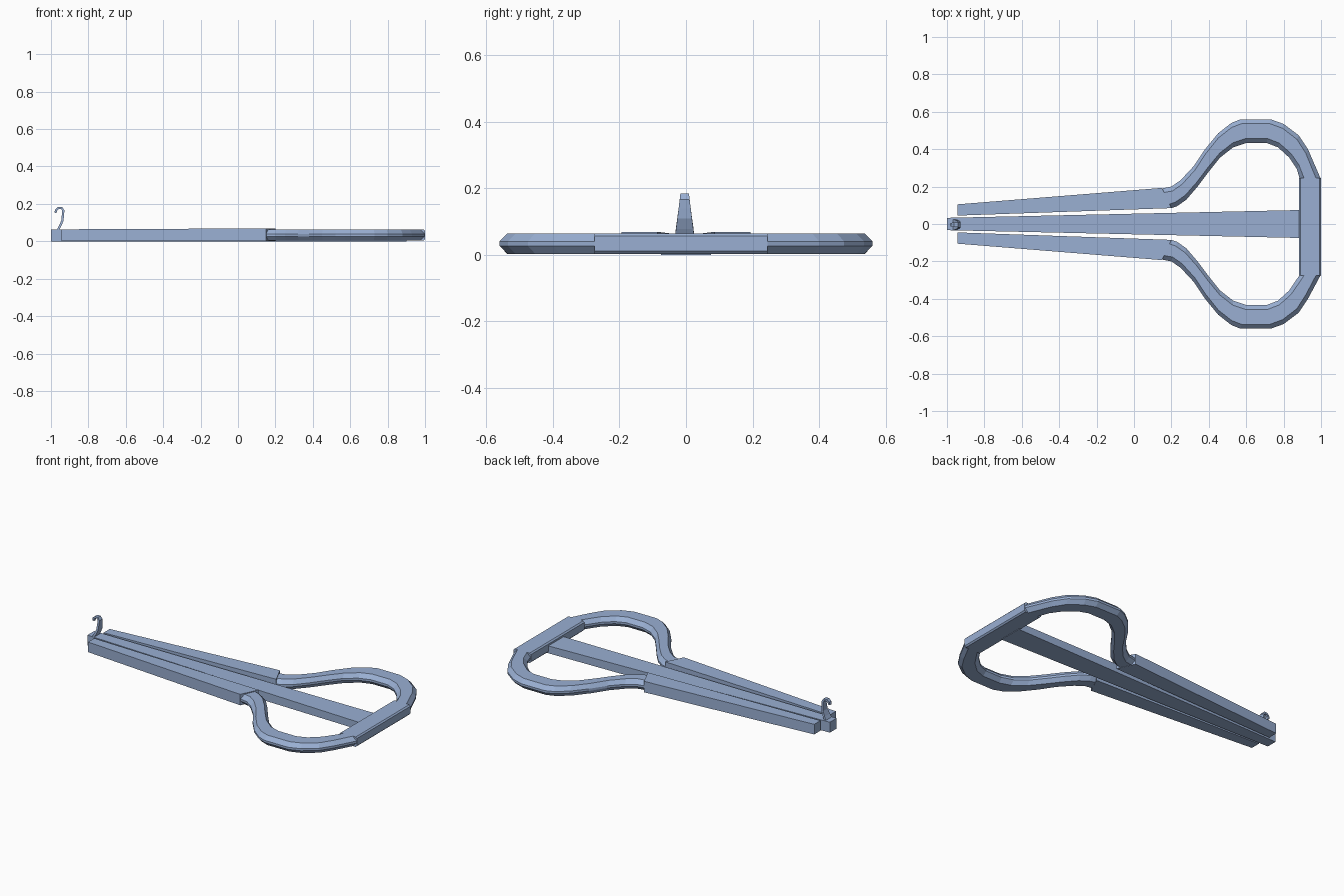
import bpy
import bmesh
from mathutils import Vector

cube = bpy.data.objects.get("Cube")
if cube:
    bpy.data.objects.remove(cube, do_unlink=True)

steel = bpy.data.materials.new("blue_steel")
steel.use_nodes = True
COLOUR = (0.32, 0.43, 0.65, 1)
steel.diffuse_color = COLOUR
steel.node_tree.nodes["Principled BSDF"].inputs["Base Color"].default_value = COLOUR


def loft(name, rings):
    """Skin a row of equal rings and cap both ends."""
    bm = bmesh.new()
    loops = [[bm.verts.new(p) for p in ring] for ring in rings]
    n = len(loops[0])
    for a, b in zip(loops, loops[1:]):
        for i in range(n):
            j = (i + 1) % n
            bm.faces.new((a[i], a[j], b[j], b[i]))
    bm.faces.new(loops[0])
    bm.faces.new(loops[-1])
    bmesh.ops.recalc_face_normals(bm, faces=bm.faces)
    mesh = bpy.data.meshes.new(name)
    bm.to_mesh(mesh)
    bm.free()
    mesh.materials.append(steel)
    obj = bpy.data.objects.new(name, mesh)
    bpy.context.collection.objects.link(obj)
    return obj


def bar_ring(outer, inner, low, high, chamfer, rise):
    """Bar section between two plan points, with chamfered edges."""
    o, i = Vector((*outer, 0)), Vector((*inner, 0))
    step = (i - o).normalized() * chamfer
    up = Vector((0, 0, 1))
    return [o + up * (low + rise), o + up * (high - rise),
            o + step + up * high, i - step + up * high,
            i + up * (high - rise), i + up * (low + rise),
            i - step + up * low, o + step + up * low]


def box_ring(a, b, low, high):
    return [(*a, low), (*b, low), (*b, high), (*a, high)]


# Outer and inner plan points along one side of the bow
OUTER = [(0.15, 0.19), (0.2, 0.2), (0.25, 0.235), (0.32, 0.31), (0.38, 0.4),
         (0.45, 0.485), (0.52, 0.54), (0.57, 0.56), (0.73, 0.56),
         (0.8, 0.535), (0.88, 0.475), (0.93, 0.4)]
INNER = [(0.2, 0.085), (0.23, 0.095), (0.28, 0.13), (0.34, 0.2), (0.4, 0.28),
         (0.46, 0.355), (0.53, 0.41), (0.6, 0.433), (0.71, 0.433),
         (0.77, 0.41), (0.83, 0.355), (0.87, 0.295)]

for side, s, end in (("left", 1, 0.245), ("right", -1, 0.275)):
    # Rounded bow
    outer = OUTER + [(0.997, end)]
    inner = INNER + [(0.885, end)]
    loft(side + "_bow", [
        bar_ring((o[0], s * o[1]), (i[0], s * i[1]), 0.003, 0.064, 0.024, 0.024)
        for o, i in zip(outer, inner)])
    # Straight tapering arm
    loft(side + "_arm", [
        box_ring((-0.945, s * 0.105), (-0.945, s * 0.045), 0.002, 0.064),
        box_ring((0.15, s * 0.193), (0.2, s * 0.085), 0.002, 0.069)])

# Cross bar closing the bow
loft("cross_bar", [
    bar_ring((1.0, y), (0.883, y), 0.003, 0.064, 0.008, 0.008)
    for y in (-0.275, 0.245)])

# Vibrating tongue
loft("tongue", [
    box_ring((-1.0, -0.033), (-1.0, 0.033), 0, 0.064),
    box_ring((0.9, -0.075), (0.9, 0.075), 0, 0.045)])

# Curled trigger at the tongue tip: x, z and half width along its path
PATH = [(-0.966, 0.055, 0.029), (-0.952, 0.08, 0.026), (-0.939, 0.11, 0.022),
        (-0.936, 0.14, 0.018), (-0.934, 0.165, 0.015), (-0.943, 0.178, 0.013),
        (-0.96, 0.178, 0.012), (-0.972, 0.168, 0.01), (-0.976, 0.152, 0.008)]
rings = []
for k, (x, z, w) in enumerate(PATH):
    before, after = PATH[max(k - 1, 0)], PATH[min(k + 1, len(PATH) - 1)]
    along = Vector((after[0] - before[0], after[1] - before[1])).normalized()
    dx, dz = -along.y * 0.006, along.x * 0.006
    rings.append([(x + dx, -w - 0.004, z + dz), (x + dx, w - 0.004, z + dz),
                  (x - dx, w - 0.004, z - dz), (x - dx, -w - 0.004, z - dz)])
loft("trigger", rings)
